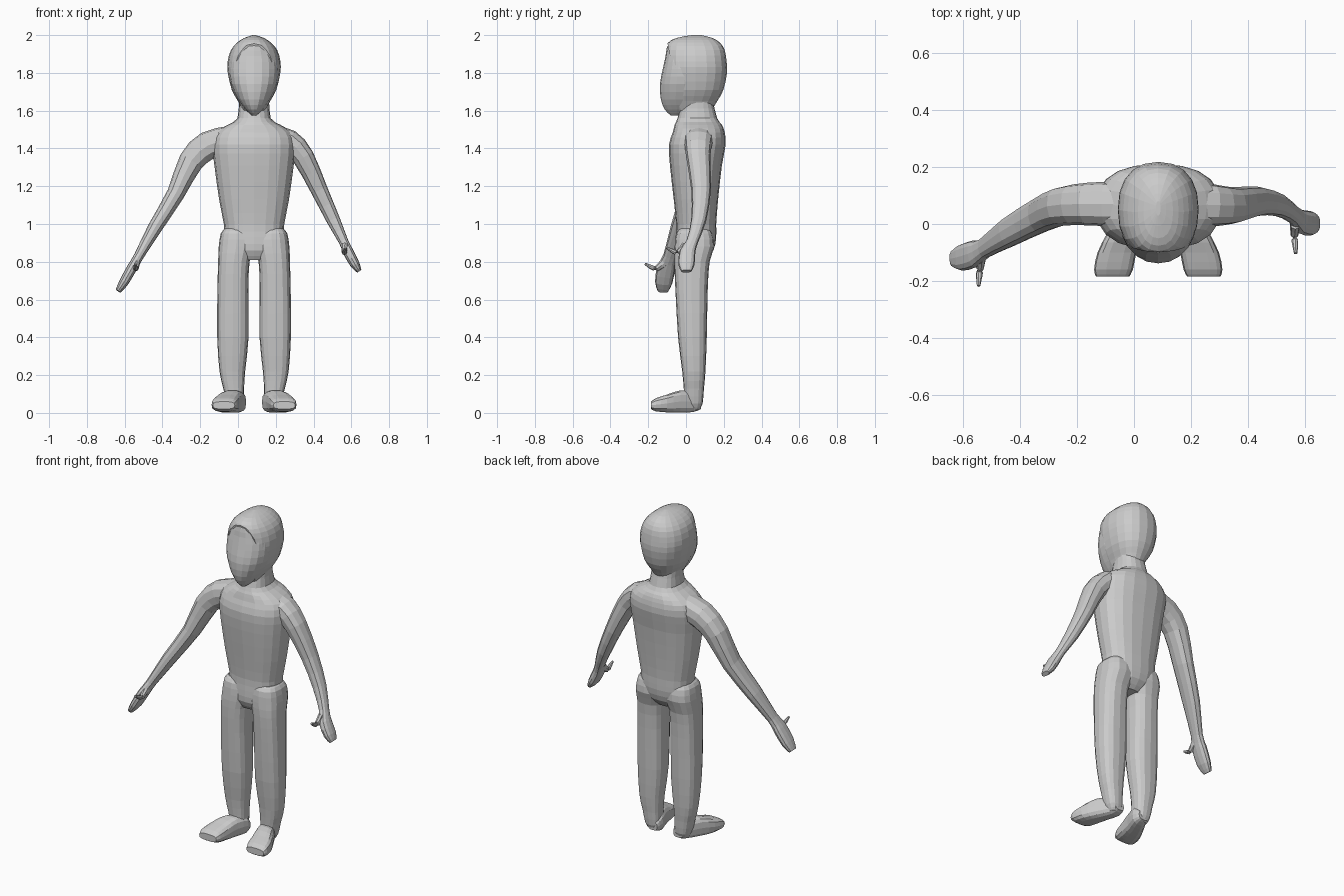
import bpy, bmesh
from math import cos, sin, pi
from mathutils import Vector

CX = 0.085  # body centre line


def densify(rows, k=2):
    """Catmull-Rom interpolation between rows of parameters."""
    out = []
    for i in range(len(rows) - 1):
        a, b, c, d = (rows[max(0, min(len(rows) - 1, i + j))] for j in (-1, 0, 1, 2))
        for s in range(k):
            t = s / k
            out.append([0.5 * (2 * q + (r - p) * t + (2 * p - 5 * q + 4 * r - w) * t * t
                               + (3 * q - p - 3 * r + w) * t ** 3)
                        for p, q, r, w in zip(a, b, c, d)])
    return out + [list(rows[-1])]


def power(v, e):
    return abs(v) ** e * (1 if v >= 0 else -1)


def loft(name, rings, sides=16, n=2.4):
    """Skin superellipse rings given as (centre, u axis, v axis)."""
    bm = bmesh.new()
    loops = []
    for c, u, v in rings:
        loops.append([bm.verts.new(c + u * power(cos(2 * pi * i / sides), 2 / n)
                                   + v * power(sin(2 * pi * i / sides), 2 / n))
                      for i in range(sides)])
    for a, b in zip(loops, loops[1:]):
        for i in range(sides):
            j = (i + 1) % sides
            bm.faces.new((a[i], a[j], b[j], b[i]))
    bm.faces.new(loops[0])
    bm.faces.new(loops[-1])
    bmesh.ops.recalc_face_normals(bm, faces=bm.faces)
    me = bpy.data.meshes.new(name)
    bm.to_mesh(me)
    bm.free()
    ob = bpy.data.objects.new(name, me)
    bpy.context.collection.objects.link(ob)
    return ob


def upright(name, rows, side=1, **kw):
    """Rows: z, x offset from the centre line, half width, front y, back y."""
    return loft(name, [(Vector((CX + side * x, (f + b) / 2, z)), Vector((w, 0, 0)),
                        Vector((0, (b - f) / 2, 0)))
                       for z, x, w, f, b in densify(rows)], **kw)


def limb(name, rows, **kw):
    """Rows: x, y, z, half thickness seen from the front, half depth."""
    rows = densify(rows)
    pts = [Vector(r[:3]) for r in rows]
    rings = []
    for i, r in enumerate(rows):
        t = (pts[min(i + 1, len(pts) - 1)] - pts[max(i - 1, 0)]).normalized()
        v = Vector((0, 1, 0))
        v = (v - t * v.dot(t)).normalized()
        rings.append((pts[i], t.cross(v) * r[3], v * r[4]))
    return loft(name, rings, **kw)


# Torso with neck
upright("torso", [
    (0.81, 0, 0.07, -0.03, 0.10), (0.86, 0, 0.13, -0.055, 0.145),
    (0.93, 0, 0.155, -0.055, 0.16), (1.0, 0, 0.16, -0.052, 0.16),
    (1.13, 0, 0.185, -0.065, 0.17), (1.31, 0, 0.21, -0.085, 0.19),
    (1.42, 0, 0.22, -0.09, 0.21), (1.485, 0, 0.20, -0.07, 0.205),
    (1.525, 0, 0.14, -0.06, 0.19), (1.56, 0, 0.088, -0.045, 0.165),
    (1.66, 0, 0.08, -0.02, 0.14)], sides=20)

# Back of the head, cut open where the face begins
hood = upright("head_back", [
    (1.60, 0, 0.06, -0.06, 0.135), (1.65, 0, 0.085, -0.09, 0.165),
    (1.71, 0, 0.118, -0.10, 0.198), (1.80, 0, 0.139, -0.115, 0.217),
    (1.86, 0, 0.14, -0.115, 0.215), (1.92, 0, 0.123, -0.11, 0.205),
    (1.96, 0, 0.09, -0.095, 0.18), (1.985, 0, 0.052, -0.05, 0.14),
    (2.0, 0, 0.008, 0.03, 0.08)], sides=20, n=2.3)
bm = bmesh.new()
bm.from_mesh(hood.data)
cut = bmesh.ops.bisect_plane(bm, geom=bm.verts[:] + bm.edges[:] + bm.faces[:],
                             plane_co=(0, -0.075, 1.83), plane_no=(0, -1, -0.18),
                             clear_outer=True)
bmesh.ops.contextual_create(bm, geom=[e for e in cut["geom_cut"]
                                      if isinstance(e, bmesh.types.BMEdge)])
bm.to_mesh(hood.data)
bm.free()

# Face, tapering to the chin
upright("face", [
    (1.575, 0, 0.012, -0.08, 0.0), (1.605, 0, 0.045, -0.112, 0.08),
    (1.66, 0, 0.085, -0.133, 0.10), (1.74, 0, 0.122, -0.138, 0.12),
    (1.82, 0, 0.132, -0.123, 0.12), (1.89, 0, 0.121, -0.108, 0.10),
    (1.94, 0, 0.088, -0.10, 0.08), (1.955, 0, 0.05, -0.08, 0.05)], sides=20, n=2.1)

# Trouser legs and feet
for side, tag in ((-1, "left"), (1, "right")):
    upright("leg_" + tag, [
        (0.975, 0.09, 0.065, -0.03, 0.12), (0.95, 0.093, 0.083, -0.052, 0.14),
        (0.88, 0.095, 0.092, -0.06, 0.15), (0.80, 0.107, 0.083, -0.062, 0.125),
        (0.65, 0.112, 0.082, -0.056, 0.115), (0.40, 0.112, 0.083, -0.042, 0.11),
        (0.22, 0.115, 0.068, -0.02, 0.103), (0.13, 0.108, 0.055, -0.012, 0.095),
        (0.05, 0.10, 0.045, -0.005, 0.088), (0.015, 0.095, 0.03, 0.015, 0.07)],
        side, n=2.7)
    # Foot rows: y, x offset, half width, bottom z, top z
    foot = [(0.08, 0.085, 0.03, 0.02, 0.07), (0.04, 0.09, 0.048, 0.004, 0.11),
            (-0.03, 0.12, 0.058, 0.0, 0.12), (-0.10, 0.145, 0.068, 0.002, 0.098),
            (-0.16, 0.157, 0.068, 0.008, 0.078), (-0.185, 0.16, 0.058, 0.02, 0.06)]
    loft("foot_" + tag, [(Vector((CX + side * x, y, (lo + hi) / 2)), Vector((w, 0, 0)),
                          Vector((0, 0, (hi - lo) / 2)))
                         for y, x, w, lo, hi in densify(foot)], sides=14, n=3)

# Arms ending in mitten hands: each side hangs differently
limb("arm_left", [
    (-0.04, 0.07, 1.45, 0.07, 0.08), (-0.16, 0.07, 1.415, 0.075, 0.075),
    (-0.25, 0.062, 1.33, 0.066, 0.068), (-0.33, 0.03, 1.16, 0.047, 0.062),
    (-0.44, -0.03, 0.98, 0.038, 0.052), (-0.525, -0.085, 0.83, 0.026, 0.036),
    (-0.56, -0.105, 0.77, 0.027, 0.048), (-0.605, -0.118, 0.69, 0.025, 0.046),
    (-0.635, -0.122, 0.645, 0.015, 0.028)], sides=12)
limb("arm_right", [
    (0.19, 0.07, 1.46, 0.06, 0.08), (0.27, 0.066, 1.435, 0.065, 0.075),
    (0.345, 0.065, 1.355, 0.058, 0.064), (0.43, 0.08, 1.18, 0.045, 0.052),
    (0.505, 0.067, 1.02, 0.036, 0.04), (0.56, 0.032, 0.905, 0.025, 0.031),
    (0.585, 0.008, 0.85, 0.028, 0.042), (0.62, 0.002, 0.785, 0.025, 0.043),
    (0.642, 0.002, 0.75, 0.013, 0.028)], sides=12)

# Thumbs
limb("thumb_left", [(-0.535, -0.11, 0.80, 0.018, 0.025), (-0.54, -0.155, 0.765, 0.014, 0.016),
                    (-0.543, -0.185, 0.772, 0.011, 0.012),
                    (-0.545, -0.217, 0.79, 0.006, 0.006)], sides=8, n=2)
limb("thumb_right", [(0.565, 0.0, 0.885, 0.018, 0.025), (0.563, -0.04, 0.85, 0.014, 0.016),
                     (0.565, -0.07, 0.857, 0.011, 0.012),
                     (0.567, -0.103, 0.875, 0.006, 0.006)], sides=8, n=2)
